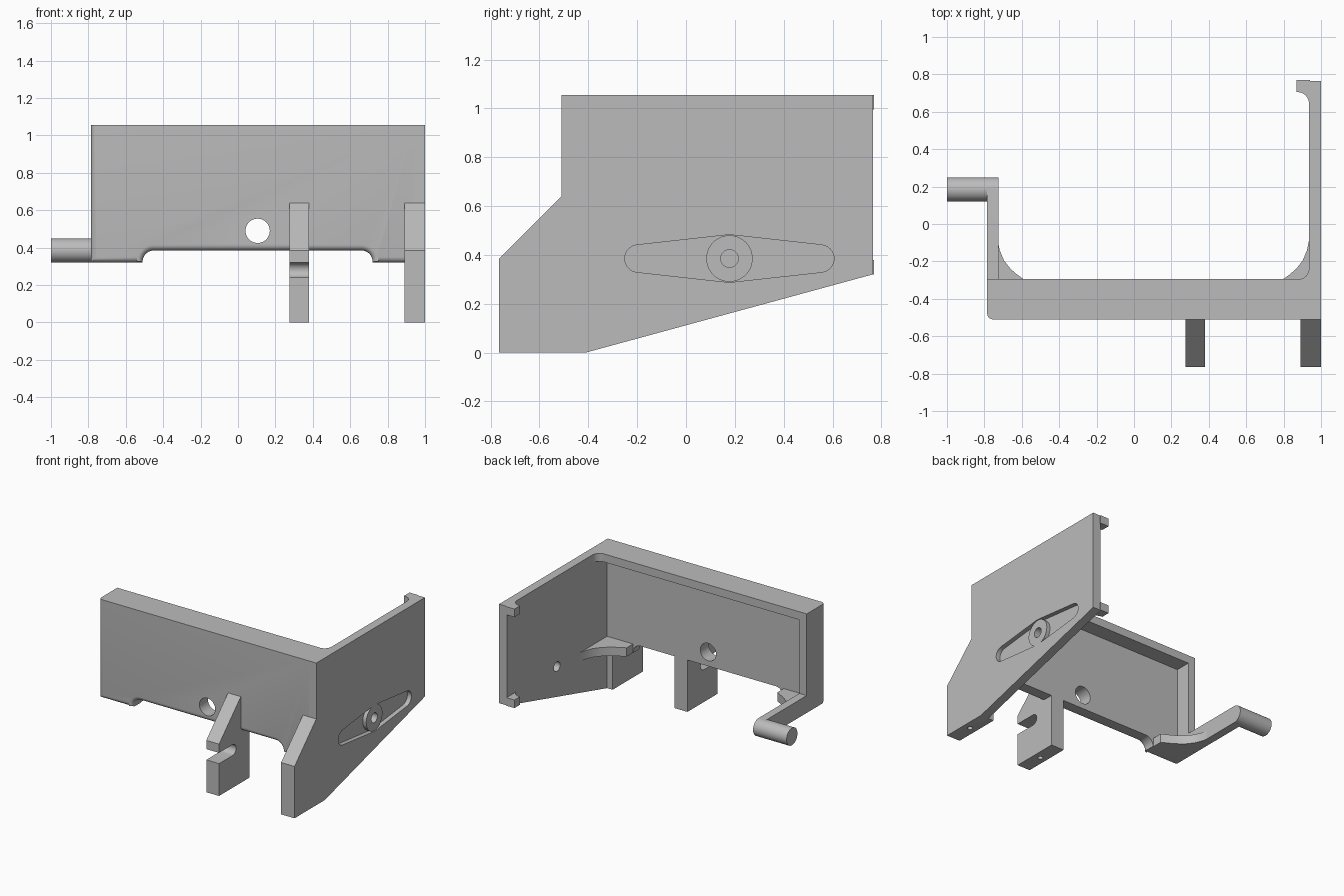
import bpy, bmesh, math

if "Cube" in bpy.data.objects:
    bpy.data.objects.remove(bpy.data.objects["Cube"])

grey = bpy.data.materials.new("plain grey")
grey.diffuse_color = (0.5, 0.5, 0.5, 1)
grey.use_nodes = True
grey.node_tree.nodes["Principled BSDF"].inputs["Base Color"].default_value = grey.diffuse_color


def arc(cu, cv, r, a0, a1, n=10):
    """Points on an arc, angles in degrees."""
    return [(cu + r * math.cos(math.radians(a0 + (a1 - a0) * i / n)),
             cv + r * math.sin(math.radians(a0 + (a1 - a0) * i / n))) for i in range(n + 1)]


def prism(name, pts, axis, a, b, bevel_rule=None, bevel=0.03):
    """Extrude a profile along an axis: x takes (y, z), y takes (x, z), z takes (x, y)."""
    place = {"x": lambda u, v, w: (w, u, v),
             "y": lambda u, v, w: (u, w, v),
             "z": lambda u, v, w: (u, v, w)}[axis]
    bm = bmesh.new()
    lo = [bm.verts.new(place(u, v, a)) for u, v in pts]
    hi = [bm.verts.new(place(u, v, b)) for u, v in pts]
    n = len(pts)
    bm.faces.new(lo)
    bm.faces.new(hi[::-1])
    for i in range(n):
        j = (i + 1) % n
        bm.faces.new((lo[i], hi[i], hi[j], lo[j]))
    bmesh.ops.recalc_face_normals(bm, faces=bm.faces)
    if bevel_rule:
        edges = [e for e in bm.edges if bevel_rule(*[v.co for v in e.verts])]
        bmesh.ops.bevel(bm, geom=edges, offset=bevel, segments=5, profile=0.5, affect='EDGES')
    me = bpy.data.meshes.new(name)
    bm.to_mesh(me)
    bm.free()
    me.materials.append(grey)
    ob = bpy.data.objects.new(name, me)
    bpy.context.collection.objects.link(ob)
    return ob


def box(name, x0, x1, y0, y1, z0, z1):
    return prism(name, [(x0, y0), (x1, y0), (x1, y1), (x0, y1)], "z", z0, z1)


def rod(name, u, v, r, axis, a, b):
    return prism(name, arc(u, v, r, 0, 360, 40)[:-1], axis, a, b)


def cut(ob, cutter):
    """Subtract the cutter from the object, then discard it."""
    cutter.hide_render = True
    m = ob.modifiers.new("cut", 'BOOLEAN')
    m.operation, m.solver, m.object = 'DIFFERENCE', 'EXACT', cutter
    dg = bpy.context.evaluated_depsgraph_get()
    me = bpy.data.meshes.new_from_object(ob.evaluated_get(dg))
    ob.modifiers.clear()
    ob.data = me
    bpy.data.objects.remove(cutter)


# Front plate with the arched cutout along its lower edge
FRONT, BACK, RIM = -0.51, -0.41, -0.295
plate_pts = ([(-0.785, 0.32), (-0.51, 0.32)] + arc(-0.45, 0.325, 0.06, 180, 90)
             + arc(0.66, 0.325, 0.06, 90, 0) + [(0.72, 0.32), (0.94, 0.32), (0.94, 1.055), (-0.785, 1.055)])


def front_round(p, q):
    on_front = abs(p.y - FRONT) < 1e-4 and abs(q.y - FRONT) < 1e-4
    left = p.x < -0.78 and q.x < -0.78
    return on_front and (left or (p.z < 0.45 and q.z < 0.45))


plate = prism("front_plate", plate_pts, "y", FRONT, BACK, front_round)
cut(plate, rod("hole_cutter", 0.105, 0.49, 0.065, "y", -0.7, -0.2))

# Rim behind the front plate, with the rounded inner corner
box("top_rim", -0.785, 0.94, BACK, RIM, 0.995, 1.055)
box("left_rim", -0.785, -0.725, BACK, RIM, 0.32, 1.055)
prism("rim_corner", [(0.94, RIM)] + arc(0.88, RIM + 0.055, 0.055, 0, -90), "z", 0.995, 1.055)

# Right side plate with the tapered recess, boss and pivot hole
side = prism("side_plate", [(-0.765, 0), (-0.41, 0), (0.765, 0.32), (0.765, 1.055),
                            (FRONT, 1.055), (FRONT, 0.64), (-0.765, 0.385)], "x", 0.935, 1.0)
cy, cz, t = 0.178, 0.385, 6.4
recess = (arc(-0.195, cz, 0.056, 90 + t, 270 - t, 16) + arc(cy, cz, 0.097, 270 - t, 270 + t, 4)
          + arc(0.55, cz, 0.056, t - 90, 90 - t, 16) + arc(cy, cz, 0.097, 90 - t, 90 + t, 4))
cut(side, prism("recess_cutter", recess, "x", 0.967, 1.1))
boss = rod("pivot_boss", cy, cz, 0.095, "x", 0.96, 0.995)
for ob in (side, boss):
    cut(ob, rod("pivot_cutter", cy, cz, 0.036, "x", 0.8, 1.2))

# Hooks at the rear end of the side plate
hook = [(0.94, 0.77), (0.87, 0.77), (0.87, 0.705)] + arc(0.875, 0.645, 0.06, 90, 0) + [(0.94, 0.645)]
for label, z in (("lower", 0.32), ("upper", 0.995)):
    prism(label + "_hook", hook, "z", z, z + 0.06)

# Front prongs: the middle one is slotted, the right one thickens the side plate
solid = [(-0.765, 0), (-0.41, 0), (-0.41, 0.64), (FRONT, 0.64), (-0.765, 0.385)]
slotted = solid + [(-0.765, 0.32)] + arc(-0.605, 0.28, 0.04, 90, -90) + [(-0.765, 0.24)]
middle = prism("middle_prong", slotted, "x", 0.275, 0.38)
right = prism("right_prong", solid, "x", 0.89, 0.936)
for ob, x in ((middle, 0.328), (right, 0.945), (side, 0.945)):
    cut(ob, rod("screw_cutter", x, -0.59, 0.018, "z", -0.1, 0.12))

# Curved gussets in the two lower corners
curve = [(0, -0.08), (0.012, -0.14), (0.035, -0.195), (0.07, -0.24), (0.105, -0.27),
         (0.14, -0.295), (0.215, -0.335), (0.215, BACK - 0.01), (0, BACK - 0.01)]
prism("left_gusset", [(-0.73 + u, v) for u, v in curve], "z", 0.32, 0.385)
prism("right_gusset", [(0.937 - u, v) for u, v in curve], "z", 0.32, 0.385)

# Left arm and its round pin
arm = [(BACK, 0.32)] + arc(0.185, 0.385, 0.064, -90, 90, 16) + [(BACK, 0.449)]
prism("left_arm", arm, "x", -0.785, -0.725)
rod("arm_pin", 0.185, 0.385, 0.064, "x", -1.0, -0.75)

# Smooth the round parts while keeping edges sharp
for ob in bpy.context.scene.objects:
    ob.select_set(True)
    bpy.context.view_layer.objects.active = ob
bpy.ops.object.shade_smooth_by_angle(angle=math.radians(30))
